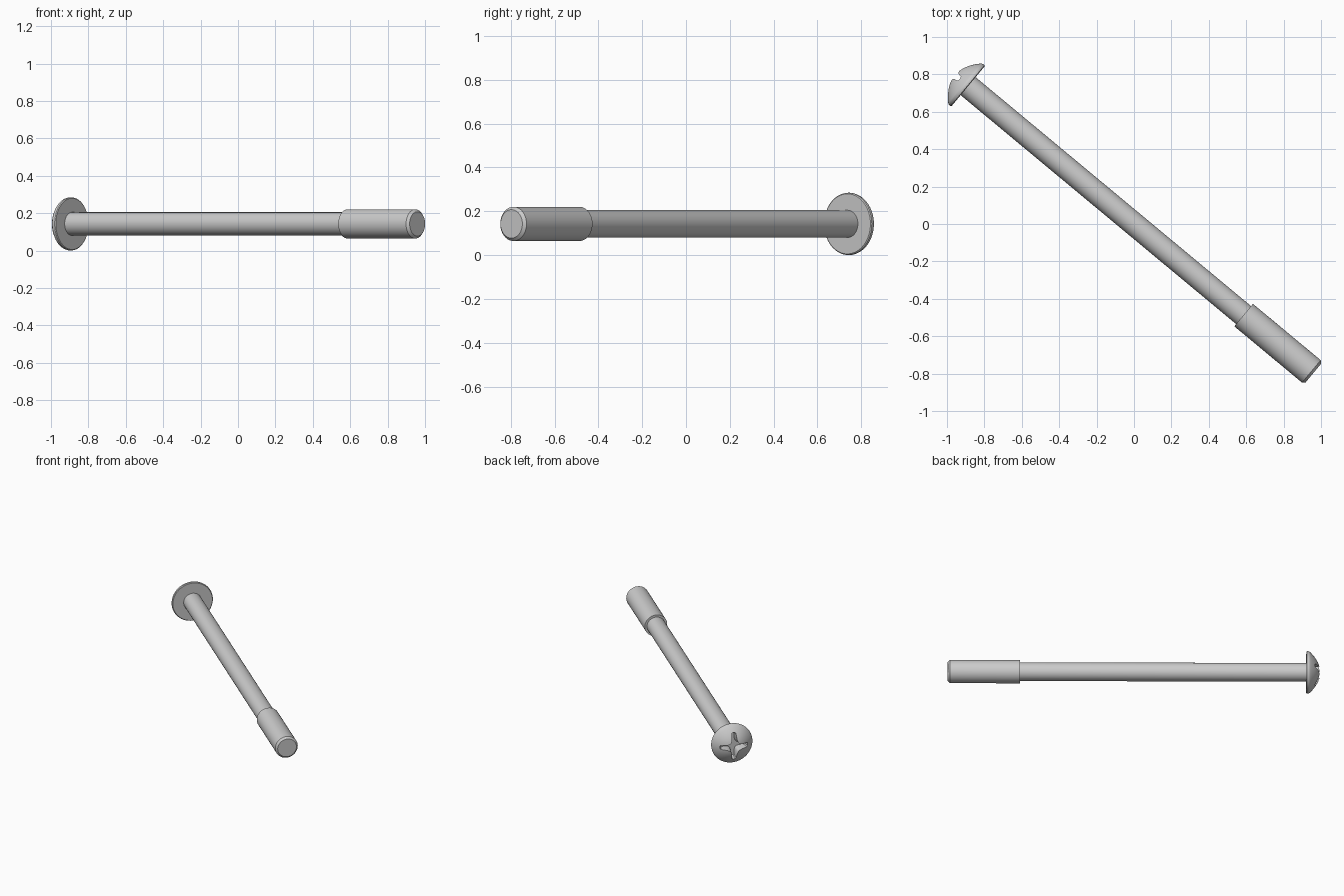
import bpy, bmesh, math
from mathutils import Matrix, Vector

if "Cube" in bpy.data.objects:
    bpy.data.objects.remove(bpy.data.objects["Cube"])

# Local frame: +Z runs along the axis towards the domed head
AXIS = Vector((-0.769, 0.639, 0)).normalized()
UP = Vector((0, 0, 1))
SIDE = UP.cross(AXIS)
PLACE = Matrix((SIDE, UP, AXIS)).transposed().to_4x4()
PLACE.translation = (0, 0, 0.1425)


def make_object(name, bm):
    bmesh.ops.remove_doubles(bm, verts=bm.verts, dist=1e-5)
    bmesh.ops.recalc_face_normals(bm, faces=bm.faces)
    mesh = bpy.data.meshes.new(name)
    bm.to_mesh(mesh)
    bm.free()
    ob = bpy.data.objects.new(name, mesh)
    bpy.context.collection.objects.link(ob)
    ob.matrix_world = PLACE
    return ob


def revolve(name, profile, steps=64):
    bm = bmesh.new()
    vs = [bm.verts.new((r, 0, z)) for r, z in profile]
    es = [bm.edges.new(p) for p in zip(vs, vs[1:])]
    bmesh.ops.spin(bm, geom=vs + es, cent=(0, 0, 0), axis=(0, 0, 1),
                   angle=math.tau, steps=steps, use_duplicate=False)
    return make_object(name, bm)


# Screw body: chamfered tip, thicker end section, shaft, domed head
profile = [(0, -1.247), (0.065, -1.247), (0.078, -1.233), (0.078, -0.762),
           (0.0625, -0.762), (0.0625, 1.153), (0.137, 1.153),
           (0.1415, 1.157), (0.1425, 1.164), (0.140, 1.173)]
profile += [(r, 1.247 - 3.7 * r * r) for r in (0.137 * (1 - i / 10) for i in range(11))]
screw = revolve("screw", profile)

# Cross recess cutter: one arm repeated four times, tapering inward
arm = [(0.034, -0.022), (0.05, -0.017), (0.095, -0.015), (0.102, -0.008),
       (0.102, 0.008), (0.095, 0.015), (0.05, 0.017), (0.034, 0.022), (0.027, 0.027)]
outline = [Matrix.Rotation(k * math.pi / 2, 3, 'Z') @ Vector((x, y, 0))
           for k in range(4) for x, y in arm]
bm = bmesh.new()
low, high = [[bm.verts.new((p.x * s, p.y * s, z)) for p in outline]
             for s, z in ((0.8, 1.175), (1.3, 1.3))]
bm.faces.new(low)
bm.faces.new(high)
n = len(outline)
for i in range(n):
    j = (i + 1) % n
    bm.faces.new((low[i], low[j], high[j], high[i]))
cutter = make_object("recess_cutter", bm)
cutter.hide_render = True

# Cut the recess into the head, then drop the cutter
bpy.context.view_layer.objects.active = screw
screw.select_set(True)
mod = screw.modifiers.new("recess", 'BOOLEAN')
mod.object = cutter
mod.operation = 'DIFFERENCE'
mod.solver = 'EXACT'
bpy.ops.object.modifier_apply(modifier=mod.name)
bpy.data.objects.remove(cutter)
bpy.ops.object.shade_smooth_by_angle(angle=math.radians(30))
